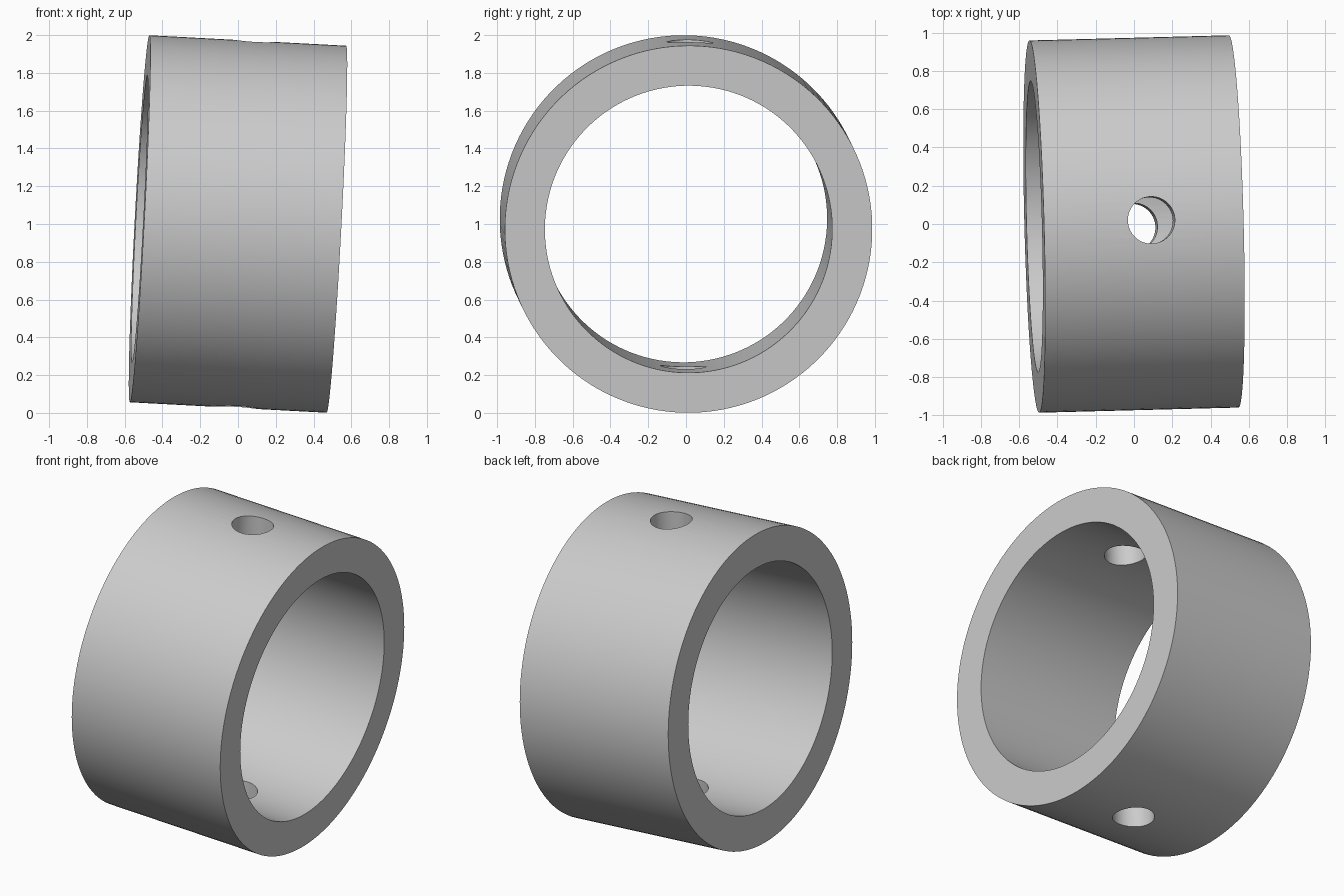
import bpy, bmesh, math
from mathutils import Matrix, Vector

if "Cube" in bpy.data.objects:
    bpy.data.objects.remove(bpy.data.objects["Cube"], do_unlink=True)

OUTER, INNER, LENGTH = 0.973, 0.761, 1.044
HOLE_RADIUS, HOLE_SHIFT = 0.123, 0.04
SEGMENTS = 128

# Single plain grey
grey = bpy.data.materials.new("plain grey")
grey.use_nodes = True
colour = (0.6, 0.6, 0.6, 1)
grey.diffuse_color = colour
grey.node_tree.nodes["Principled BSDF"].inputs["Base Color"].default_value = colour


def add_object(name, bm):
    bmesh.ops.recalc_face_normals(bm, faces=bm.faces)
    mesh = bpy.data.meshes.new(name)
    bm.to_mesh(mesh)
    bm.free()
    mesh.materials.append(grey)
    obj = bpy.data.objects.new(name, mesh)
    bpy.context.collection.objects.link(obj)
    return obj


# Collar: rectangular section swept round the x axis
bm = bmesh.new()
rings = []
for radius, x in ((OUTER, -LENGTH / 2), (OUTER, LENGTH / 2),
                  (INNER, LENGTH / 2), (INNER, -LENGTH / 2)):
    angles = [math.tau * i / SEGMENTS for i in range(SEGMENTS)]
    rings.append([bm.verts.new((x, radius * math.cos(a), radius * math.sin(a)))
                  for a in angles])
for k, ring in enumerate(rings):
    following = rings[(k + 1) % len(rings)]
    for i in range(SEGMENTS):
        j = (i + 1) % SEGMENTS
        bm.faces.new((ring[i], ring[j], following[j], following[i]))
collar = add_object("collar", bm)

# Pin hole: one drill passing through both walls
bm = bmesh.new()
bmesh.ops.create_cone(bm, cap_ends=True, segments=64, radius1=HOLE_RADIUS,
                      radius2=HOLE_RADIUS, depth=3,
                      matrix=Matrix.Translation((HOLE_SHIFT, 0, 0)))
drill = add_object("pin_hole_cutter", bm)
drill.hide_render = True

cut = collar.modifiers.new("pin_hole", 'BOOLEAN')
cut.operation = 'DIFFERENCE'
cut.solver = 'EXACT'
cut.object = drill

bpy.ops.object.select_all(action='DESELECT')
collar.select_set(True)
bpy.context.view_layer.objects.active = collar
bpy.ops.object.modifier_apply(modifier=cut.name)
bpy.data.objects.remove(drill, do_unlink=True)
bpy.ops.object.shade_smooth_by_angle(angle=math.radians(30))

# Slight tilt of the whole collar
axis = Vector((1, 0.026, -0.053)).normalized()
up = Vector((0.053, 0.02, 1))
up = (up - axis * up.dot(axis)).normalized()
side = up.cross(axis)
tilt = Matrix((axis, side, up)).transposed().to_4x4()
collar.matrix_world = Matrix.Translation((0, 0, 1)) @ tilt
